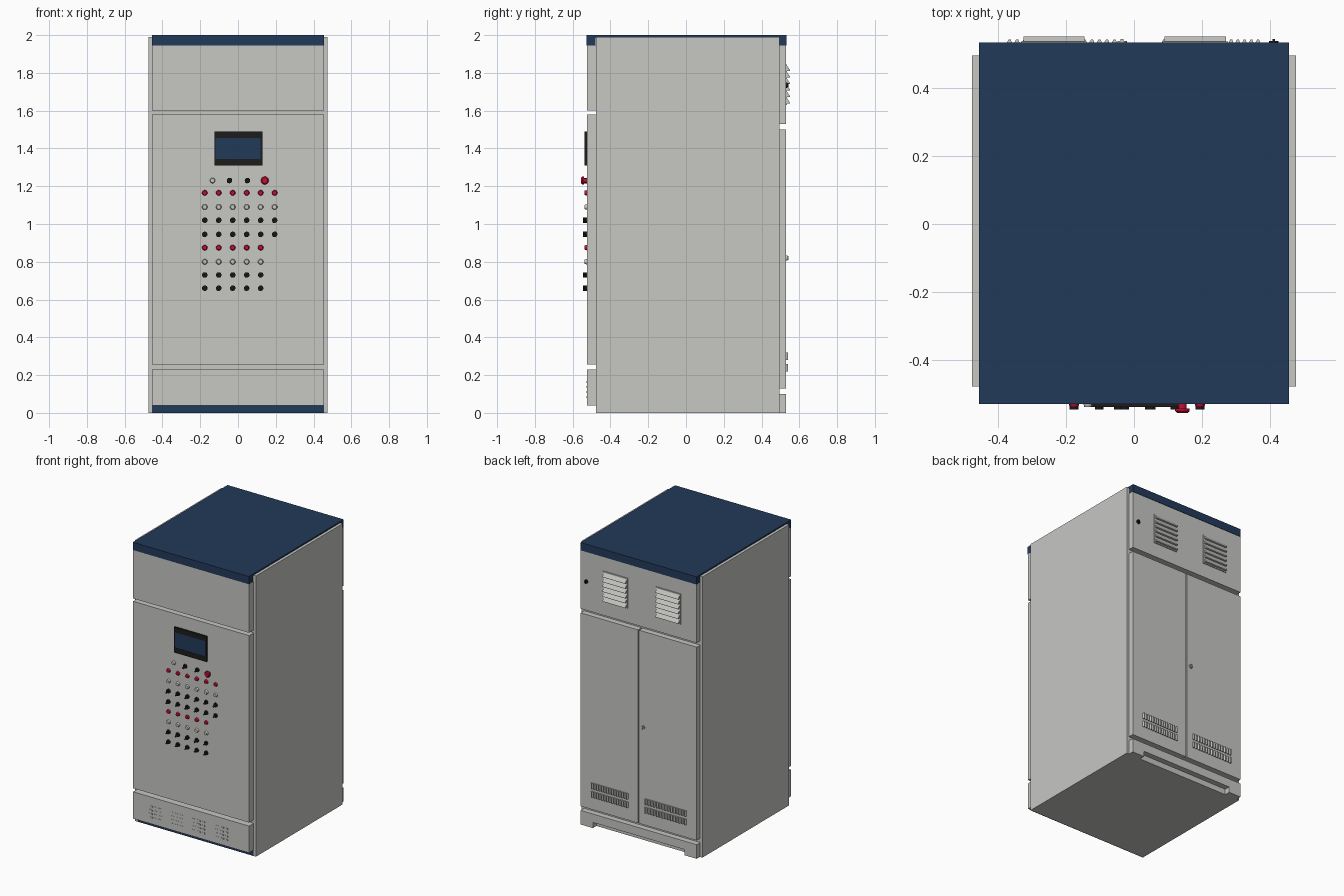
import bpy, bmesh, math
from mathutils import Matrix, Vector

if "Cube" in bpy.data.objects:
    bpy.data.objects.remove(bpy.data.objects["Cube"])


def material(name, rgb):
    m = bpy.data.materials.new(name)
    m.diffuse_color = (*rgb, 1)
    m.use_nodes = True
    m.node_tree.nodes["Principled BSDF"].inputs["Base Color"].default_value = m.diffuse_color
    return m


GREY = material("light_grey", (0.57, 0.57, 0.55))
NAVY = material("navy_blue", (0.016, 0.042, 0.1))
RED = material("red", (0.58, 0.004, 0.035))
BLACK = material("black", (0.012, 0.012, 0.012))


def box(bm, x0, x1, y0, y1, z0, z1):
    m = Matrix.Translation(((x0 + x1) / 2, (y0 + y1) / 2, (z0 + z1) / 2))
    m = m @ Matrix.Diagonal((x1 - x0, y1 - y0, z1 - z0, 1))
    bmesh.ops.create_cube(bm, size=1, matrix=m)


def disc(bm, x, z, r, y0, y1, r2=None, n=20):
    """Cylinder or cone along y: radius r at y0, r2 at y1."""
    m = Matrix.Translation((x, (y0 + y1) / 2, z)) @ Matrix.Rotation(-math.pi / 2, 4, 'X')
    bmesh.ops.create_cone(bm, cap_ends=True, segments=n, radius1=r,
                          radius2=r if r2 is None else r2, depth=y1 - y0, matrix=m)


def prism(bm, points, offset):
    """Solid made by pushing a flat outline along an offset."""
    face = bm.faces.new([bm.verts.new(p) for p in points])
    ext = bmesh.ops.extrude_face_region(bm, geom=[face])
    verts = [g for g in ext['geom'] if isinstance(g, bmesh.types.BMVert)]
    bmesh.ops.translate(bm, verts=verts, vec=Vector(offset))


def part(name, mat, build, smooth=False):
    bm = bmesh.new()
    build(bm)
    bmesh.ops.recalc_face_normals(bm, faces=bm.faces)
    me = bpy.data.meshes.new(name)
    bm.to_mesh(me)
    bm.free()
    me.materials.append(mat)
    ob = bpy.data.objects.new(name, me)
    bpy.context.collection.objects.link(ob)
    if smooth:
        bpy.ops.object.select_all(action='DESELECT')
        ob.select_set(True)
        bpy.context.view_layer.objects.active = ob
        bpy.ops.object.shade_smooth_by_angle(angle=math.radians(40))
    return ob


def box_part(name, mat, *dims):
    return part(name, mat, lambda bm: box(bm, *dims))


FRONT, BACK, W = -0.525, 0.53, 0.455

# Cabinet core and side panels
box_part("cabinet_core", GREY, -W, W, -0.472, 0.49, 0, 1.985)
for side, x in (("left", -0.465), ("right", 0.465)):
    box_part(side + "_side_panel", GREY, x - 0.01, x + 0.01, -0.477, 0.494, 0, 1.99)

# Roof cap with front and rear lips, base strip
part("roof_cap", NAVY, lambda bm: prism(
    bm, [(-W, y, z) for y, z in ((-0.528, 2), (0.533, 2), (0.533, 1.945), (0.495, 1.945),
                                 (0.495, 1.985), (-0.48, 1.985), (-0.48, 1.945), (-0.528, 1.945))],
    (2 * W, 0, 0)))
box_part("base_strip", NAVY, -W, W, -0.477, -0.471, 0, 0.04)

# Front panels
box_part("front_top_panel", GREY, -W, W, FRONT, -0.472, 1.60, 1.945)
box_part("front_door", GREY, -W, W, FRONT, -0.472, 0.255, 1.58)
box_part("front_kick_panel", GREY, -W, W, FRONT, -0.472, 0.04, 0.23)

# Rear panels, double doors and notched plinth
box_part("rear_top_panel", GREY, -W, W, 0.49, BACK, 1.53, 1.945)
box_part("rear_door_left", GREY, -W, -0.004, 0.49, BACK, 0.13, 1.50)
box_part("rear_door_right", GREY, 0.004, W, 0.49, BACK, 0.13, 1.50)
part("rear_plinth", GREY, lambda bm: prism(
    bm, [(x, 0.49, z) for x, z in ((-W, 0), (-0.36, 0), (-0.36, 0.04), (0.36, 0.04),
                                   (0.36, 0), (W, 0), (W, 0.10), (-W, 0.10))],
    (0, BACK - 0.49, 0)))


# Rear louvres: shallow plate with sloping slats
def louvre(bm, cx):
    x0, x1, n = cx - 0.096, cx + 0.096, 6
    box(bm, x0, x1, BACK, 0.536, 1.63, 1.845)
    for i in range(n):
        z = 1.638 + i * 0.0345
        prism(bm, [(x0 + 0.006, 0.535, z), (x0 + 0.006, 0.551, z), (x0 + 0.006, 0.551, z + 0.004),
                   (x0 + 0.006, 0.535, z + 0.027)], (x1 - x0 - 0.012, 0, 0))


for side, cx in (("left", -0.235), ("right", 0.18)):
    part("rear_louvre_" + side, GREY, lambda bm: louvre(bm, cx))


# Rear door vents: two rows of upright pressed fins
def vent(bm, x0, x1):
    n = 15
    step = (x1 - x0) / n
    for z in (0.22, 0.28):
        for i in range(n):
            x = x0 + i * step
            prism(bm, [(x, BACK, z), (x + step * 0.8, BACK, z), (x + step * 0.6, 0.541, z),
                       (x + step * 0.3, 0.541, z)], (0, 0, 0.04))


part("rear_vent_left", GREY, lambda bm: vent(bm, -0.375, -0.045))
part("rear_vent_right", GREY, lambda bm: vent(bm, 0.08, 0.375))


# Front kick panel vents: four groups of small thin slots
def kick_vents(bm):
    for gx in (-0.28, -0.11, 0.06, 0.24):
        for c in range(3):
            for r in range(4):
                x, z = gx + (c - 1) * 0.036, 0.085 + r * 0.026
                box(bm, x - 0.012, x + 0.012, FRONT - 0.002, FRONT, z - 0.005, z + 0.005)


part("kick_vents", GREY, kick_vents)


# Rear locks
def lock(bm, x, z):
    disc(bm, x, z, 0.014, BACK, 0.537)
    box(bm, x - 0.004, x + 0.004, 0.537, 0.543, z - 0.011, z + 0.011)


part("rear_top_lock", BLACK, lambda bm: lock(bm, 0.41, 1.735), True)
part("rear_door_lock", GREY, lambda bm: lock(bm, -0.035, 0.82), True)

# Display: navy screen block with black bezel
box_part("screen", NAVY, -0.118, 0.118, -0.535, FRONT, 1.315, 1.485)


def bezel(bm):
    for dims in ((-0.125, 0.13, 1.455, 1.49), (-0.125, 0.13, 1.31, 1.345),
                 (-0.125, -0.118, 1.345, 1.455), (0.118, 0.13, 1.345, 1.455)):
        box(bm, dims[0], dims[1], -0.537, FRONT, dims[2], dims[3])


part("screen_bezel", BLACK, bezel)

# Control rows: height, kind, positions
COLS = [-0.176 + 0.074 * i for i in range(6)]
rows = [(1.165, "red", COLS), (1.09, "grey", COLS), (1.02, "knob", COLS), (0.945, "knob", COLS),
        (0.875, "red", COLS[:5]), (0.80, "grey", COLS[:5]), (0.73, "knob", COLS[:5]),
        (0.66, "knob", COLS[:5]), (1.23, "grey", [-0.135]), (1.23, "knob", [-0.045, 0.05])]


def lamps(bm, kind):
    for z, k, xs in rows:
        if k == kind:
            for x in xs:
                disc(bm, x, z, 0.011, -0.537, FRONT, 0.0145)


def knobs(bm):
    for z, k, xs in rows:
        if k == "knob":
            for x in xs:
                disc(bm, x, z, 0.0145, -0.533, FRONT)
                m = (Matrix.Translation((x, -0.538, z)) @ Matrix.Rotation(math.radians(40), 4, 'Y')
                     @ Matrix.Diagonal((0.009, 0.014, 0.03, 1)))
                bmesh.ops.create_cube(bm, size=1, matrix=m)


part("red_lamps", RED, lambda bm: lamps(bm, "red"), True)
part("grey_lamps", GREY, lambda bm: lamps(bm, "grey"), True)
part("selector_knobs", BLACK, knobs, True)


# Emergency stop mushroom button
def stop(bm):
    disc(bm, 0.142, 1.23, 0.012, -0.542, FRONT)
    disc(bm, 0.142, 1.23, 0.015, -0.555, -0.549, 0.021)
    disc(bm, 0.142, 1.23, 0.021, -0.549, -0.541)


part("emergency_stop", RED, stop, True)
